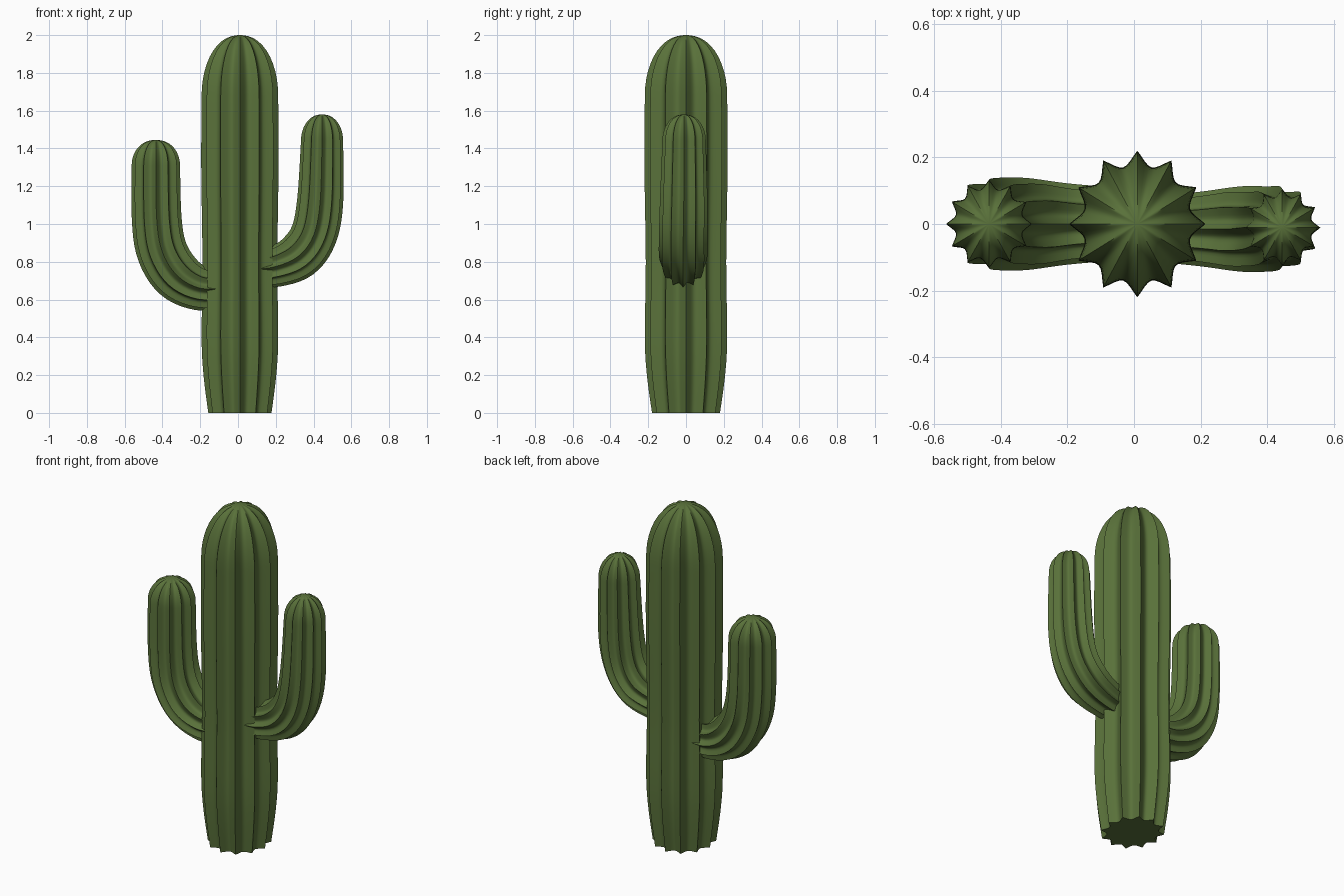
import bpy, bmesh, math
from mathutils import Vector

if "Cube" in bpy.data.objects:
    bpy.data.objects.remove(bpy.data.objects["Cube"])

green = bpy.data.materials.new("cactus_green")
green.diffuse_color = (0.10, 0.165, 0.042, 1)
green.use_nodes = True
green.node_tree.nodes["Principled BSDF"].inputs["Base Color"].default_value = green.diffuse_color

RIBS, STEPS = 12, 8


def smooth_path(pts, n=5):
    """Catmull-Rom through (x, y, z, radius) points."""
    out = []
    for i in range(len(pts) - 1):
        p = [Vector(pts[max(0, min(len(pts) - 1, i + k))]) for k in (-1, 0, 1, 2)]
        for j in range(n):
            t = j / n
            out.append(0.5 * (2 * p[1] + (p[2] - p[0]) * t
                              + (2 * p[0] - 5 * p[1] + 4 * p[2] - p[3]) * t * t
                              + (3 * p[1] - p[0] - 3 * p[2] + p[3]) * t ** 3))
    out.append(Vector(pts[-1]))
    return out


def ribbed_limb(name, pts, dome, flat=1.0, depth=0.2):
    """Sweep a ribbed star section along a path and close it with a dome."""
    path = smooth_path(pts)
    top = path[-1].copy()
    for k in range(1, 12):
        a = math.pi / 2 * k / 11.3
        path.append(Vector((top[0], top[1], top[2] + dome * math.sin(a),
                            top[3] * math.cos(a) ** 0.9)))
    bm = bmesh.new()
    rings, count = [], RIBS * STEPS
    side = Vector((0, 1, 0))
    for i, p in enumerate(path):
        a, b = path[max(i - 1, 0)], path[min(i + 1, len(path) - 1)]
        tangent = Vector((b[0] - a[0], 0, b[2] - a[2])).normalized()
        normal = side.cross(tangent)
        ring = []
        for s in range(count):
            t = 2 * math.pi * s / count
            r = p[3] * (1 - depth * abs(math.sin(RIBS / 2 * t)))
            ring.append(bm.verts.new(Vector(p[:3]) + side * r * math.cos(t)
                                     + normal * r * flat * math.sin(t)))
        rings.append(ring)
    for r0, r1 in zip(rings, rings[1:]):
        for s in range(count):
            n = (s + 1) % count
            bm.faces.new((r0[s], r0[n], r1[n], r1[s]))
    # base cap and tip fan
    bm.faces.new(rings[0])
    tip = bm.verts.new((top[0], top[1], top[2] + dome))
    for s in range(count):
        bm.faces.new((rings[-1][s], rings[-1][(s + 1) % count], tip))
    bmesh.ops.recalc_face_normals(bm, faces=bm.faces)
    me = bpy.data.meshes.new(name)
    bm.to_mesh(me)
    bm.free()
    me.materials.append(green)
    ob = bpy.data.objects.new(name, me)
    bpy.context.collection.objects.link(ob)
    bpy.ops.object.select_all(action='DESELECT')
    ob.select_set(True)
    bpy.context.view_layer.objects.active = ob
    bpy.ops.object.shade_smooth_by_angle(angle=math.radians(50))
    return ob


# main stem
ribbed_limb("trunk", [(0.01, 0, 0, 0.18), (0.01, 0, 0.2, 0.207), (0.01, 0, 0.4, 0.218),
                      (0.01, 0, 0.8, 0.213), (0.01, 0, 1.3, 0.22), (0.01, 0, 1.68, 0.218)],
            dome=0.32, flat=0.93)

# lower arm on the left
ribbed_limb("left_arm", [(-0.06, 0, 0.66, 0.11), (-0.2, 0, 0.66, 0.122),
                         (-0.32, 0, 0.725, 0.138), (-0.4, 0, 0.85, 0.139),
                         (-0.43, 0, 1.02, 0.136), (-0.435, 0, 1.31, 0.132)],
            dome=0.135, flat=0.97)

# higher arm on the right
ribbed_limb("right_arm", [(0.08, -0.015, 0.76, 0.1), (0.2, -0.015, 0.775, 0.112),
                          (0.32, -0.015, 0.83, 0.128), (0.4, -0.015, 0.94, 0.128),
                          (0.435, -0.012, 1.12, 0.126), (0.445, -0.01, 1.44, 0.115)],
            dome=0.14, flat=0.97)
